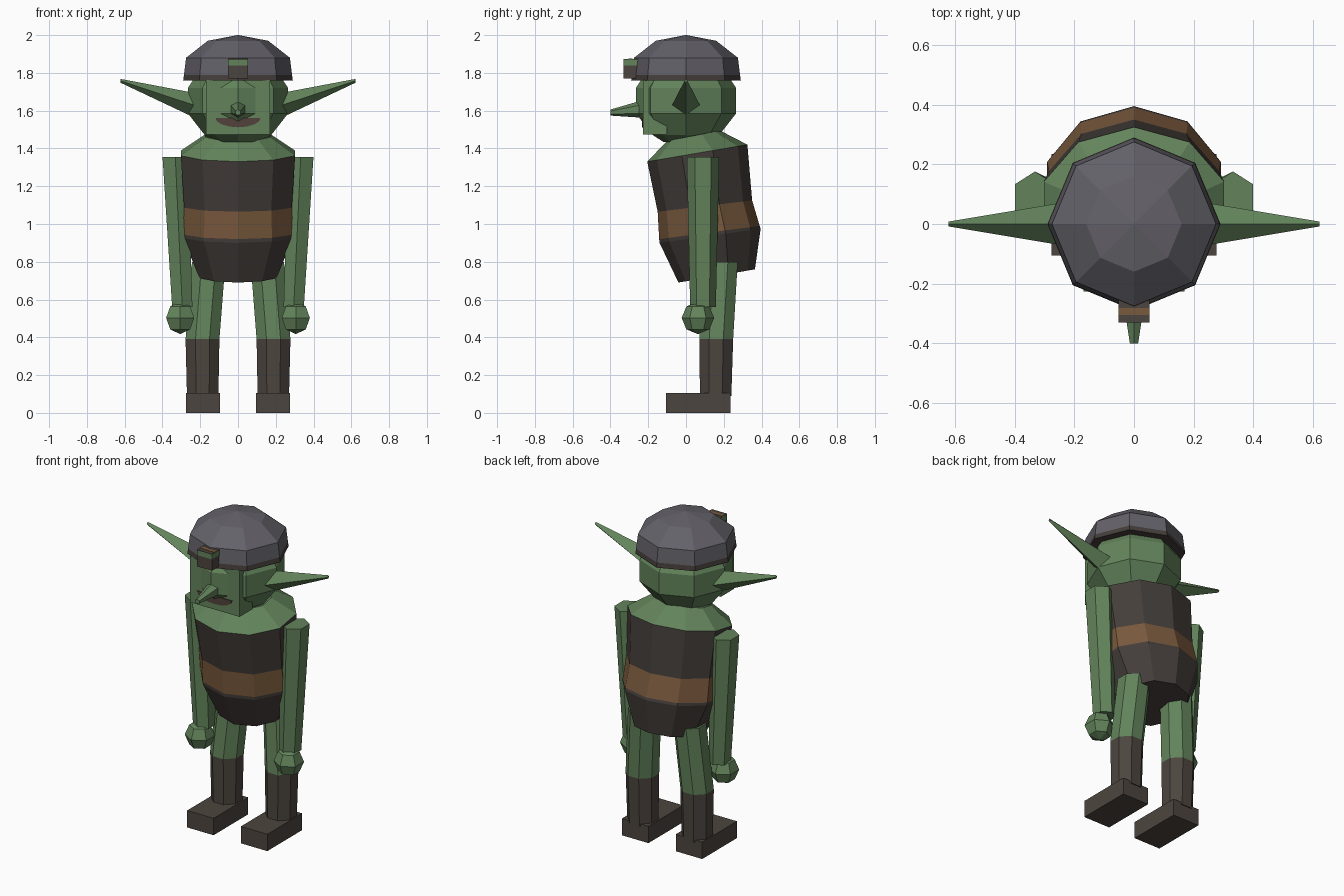
import bpy
import bmesh
from math import cos, sin, pi
from mathutils import Vector

cube = bpy.data.objects.get("Cube")
if cube:
    bpy.data.objects.remove(cube, do_unlink=True)


def material(name, rgb):
    m = bpy.data.materials.new(name)
    m.use_nodes = True
    m.diffuse_color = (*rgb, 1)
    m.node_tree.nodes["Principled BSDF"].inputs["Base Color"].default_value = (*rgb, 1)
    return m


GREEN = material("green skin", (0.125, 0.23, 0.105))
GREY = material("grey steel", (0.125, 0.12, 0.14))
DARK = material("dark leather", (0.058, 0.048, 0.043))
BROWN = material("brown belt leather", (0.19, 0.10, 0.046))
BOOT = material("boot leather", (0.073, 0.06, 0.05))
MOUTH = material("dark mouth", (0.085, 0.055, 0.045))


def finish(name, bm, mats):
    bmesh.ops.recalc_face_normals(bm, faces=bm.faces)
    mesh = bpy.data.meshes.new(name)
    bm.to_mesh(mesh)
    bm.free()
    for m in mats:
        mesh.materials.append(m)
    obj = bpy.data.objects.new(name, mesh)
    bpy.context.collection.objects.link(obj)
    return obj


def loft(name, sides, rings, mats, bands=None, turn=0.0):
    """Join rings given as (centre, half axis u, half axis v); bands colours each span."""
    bm = bmesh.new()
    loops = []
    for centre, u, v in rings:
        c, u, v = Vector(centre), Vector(u), Vector(v)
        angles = [turn + 2 * pi * i / sides for i in range(sides)]
        loops.append([bm.verts.new(c + u * cos(a) + v * sin(a)) for a in angles])
    for k in range(len(loops) - 1):
        a, b = loops[k], loops[k + 1]
        for i in range(sides):
            j = (i + 1) % sides
            face = bm.faces.new((a[i], a[j], b[j], b[i]))
            face.material_index = bands[k] if bands else 0
    for loop, k in ((loops[0], 0), (loops[-1], -1)):
        bm.faces.new(loop).material_index = bands[k] if bands else 0
    return finish(name, bm, mats)


def flat(x, y, z, rx, ry=None):
    return (x, y, z), (rx, 0, 0), (0, ry or rx, 0)


def box(name, low, high, mats):
    bm = bmesh.new()
    bmesh.ops.create_cube(bm, size=1)
    low, high = Vector(low), Vector(high)
    for v in bm.verts:
        v.co = (low + high) / 2 + v.co * (high - low)
    return finish(name, bm, mats)


# Helmet with a dark rim
loft("helmet", 8, [flat(0, 0, z, r) for z, r in
     ((1.76, 0.29), (1.79, 0.286), (1.88, 0.275), (1.97, 0.16), (2.0, 0.003))],
     [DARK, GREY], [0, 1, 1, 1])

# Lamp on the helmet front
box("lamp", (-0.052, -0.33, 1.77), (0.052, -0.24, 1.84), [BOOT])
box("lamp_cap", (-0.052, -0.33, 1.84), (0.052, -0.24, 1.87), [GREEN])
box("lamp_top", (-0.052, -0.33, 1.869), (0.052, -0.24, 1.873), [BOOT])
box("lamp_stripe", (-0.052, -0.305, 1.871), (0.052, -0.282, 1.875), [BROWN])

# Head, face plate, nose and mouth
loft("head", 8, [flat(0, 0, z, r) for z, r in
     ((1.435, 0.12), (1.47, 0.175), (1.585, 0.265), (1.72, 0.265), (1.79, 0.22))], [GREEN])
box("face", (-0.17, -0.227, 1.475), (0.17, -0.1, 1.762), [GREEN])
loft("nose", 6, [((0, y, z), (r, 0, 0), (0, 0, r)) for y, z, r in
     ((-0.22, 1.61, 0.048), (-0.4, 1.59, 0.016))], [GREEN], turn=pi / 6)

bm = bmesh.new()
arc = [(0.12 * cos(pi * i / 8), 1.562 - 0.05 * sin(pi * i / 8)) for i in range(9)]
plate = bm.faces.new([bm.verts.new((x, -0.227, z)) for x, z in arc])
grown = bmesh.ops.extrude_face_region(bm, geom=[plate])["geom"]
bmesh.ops.translate(bm, vec=(0, -0.006, 0),
                    verts=[g for g in grown if isinstance(g, bmesh.types.BMVert)])
finish("mouth", bm, [MOUTH])

# Torso: leaning rings given by front point, back point and side radius
torso = []
for yf, zf, yb, zb, rx in ((-0.04, 0.69, 0.365, 0.76, 0.215),
                           (-0.14, 0.90, 0.395, 0.975, 0.305),
                           (-0.142, 0.92, 0.39, 0.99, 0.306),
                           (-0.15, 1.065, 0.35, 1.125, 0.30),
                           (-0.205, 1.33, 0.325, 1.42, 0.318),
                           (-0.10, 1.44, 0.18, 1.495, 0.18)):
    front, back = Vector((0, yf, zf)), Vector((0, yb, zb))
    torso.append(((front + back) / 2, (back - front) / 2, (-rx, 0, 0)))
loft("torso", 10, torso, [DARK, BROWN, GREEN], [0, 0, 1, 0, 2])

# Limbs, built once per side
for side, s in (("left", 1), ("right", -1)):
    loft(side + "_ear", 4, [((s * x, 0, z), (0, ry, 0), (0, 0, rz)) for x, z, ry, rz in
         ((0.22, 1.625, 0.075, 0.067), (0.622, 1.758, 0.008, 0.01))], [GREEN])
    loft(side + "_arm", 6, [flat(s * 0.295, 0.09, 0.56, 0.062, 0.068),
                            flat(s * 0.332, 0.09, 1.355, 0.078, 0.086)],
         [GREEN], turn=pi / 6)

    bm = bmesh.new()
    bmesh.ops.create_uvsphere(bm, u_segments=6, v_segments=4, radius=0.086)
    bmesh.ops.translate(bm, vec=(s * 0.306, 0.063, 0.503), verts=bm.verts)
    finish(side + "_hand", bm, [GREEN])

    loft(side + "_leg", 8, [flat(s * x, y, z, r) for x, y, z, r in
         ((0.187, 0.157, 0.09, 0.09), (0.188, 0.16, 0.39, 0.097), (0.155, 0.185, 0.8, 0.096))],
         [BOOT, GREEN], [0, 1], turn=pi / 8)
    box(side + "_foot", (s * 0.185 - 0.091, -0.106, 0), (s * 0.185 + 0.091, 0.235, 0.105), [BOOT])
